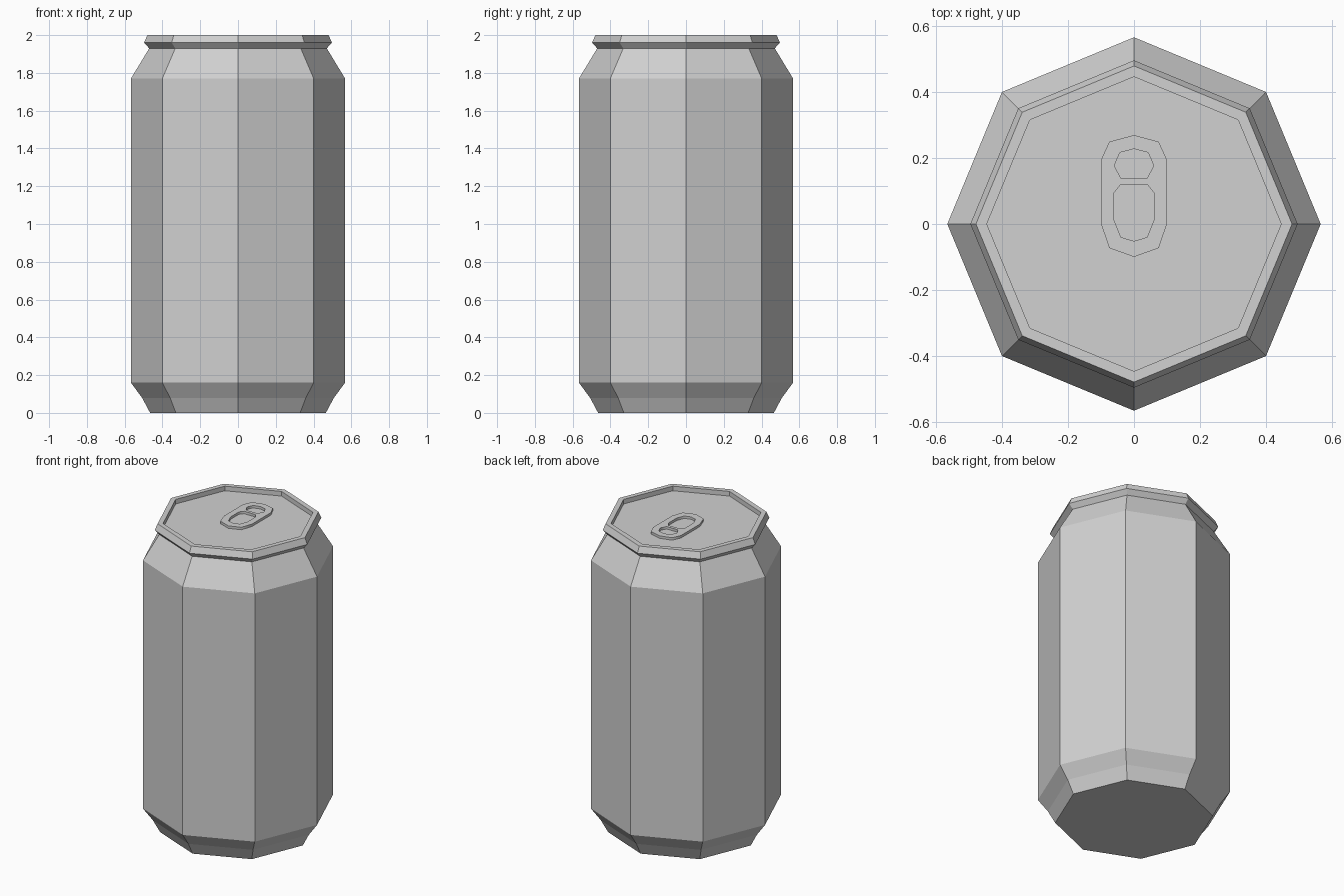
import bpy
import bmesh
from math import cos, sin, pi

SIDES = 8

cube = bpy.data.objects.get("Cube")
if cube:
    bpy.data.objects.remove(cube, do_unlink=True)

metal = bpy.data.materials.new("plain_grey_metal")
metal.use_nodes = True
grey = (0.64, 0.64, 0.64, 1)
metal.diffuse_color = grey
metal.node_tree.nodes["Principled BSDF"].inputs["Base Color"].default_value = grey


def lathe(name, profile, cap_start=False, cap_end=False):
    """Flat-sided turned shape from (radius, height) points."""
    bm = bmesh.new()
    rings = [[bm.verts.new((r * cos(2 * pi * i / SIDES), r * sin(2 * pi * i / SIDES), z))
              for i in range(SIDES)] for r, z in profile]
    for low, high in zip(rings, rings[1:]):
        for i in range(SIDES):
            j = (i + 1) % SIDES
            bm.faces.new((low[i], low[j], high[j], high[i]))
    if cap_start:
        bm.faces.new(rings[0][::-1])
    if cap_end:
        bm.faces.new(rings[-1])
    mesh = bpy.data.meshes.new(name)
    bm.to_mesh(mesh)
    bm.free()
    mesh.materials.append(metal)
    obj = bpy.data.objects.new(name, mesh)
    bpy.context.collection.objects.link(obj)
    return obj


def mirrored(half):
    """Close a right-hand outline across the y axis."""
    return half + [(-x, y) for x, y in reversed(half) if x > 0]


# Body with tapered foot and shoulder
lathe("can_body", [(0.465, 0), (0.508, 0.08), (0.567, 0.16), (0.567, 1.77), (0.47, 1.93)],
      cap_start=True)

# Rolled rim and the sunken lid inside it
LID = 1.97
lathe("rim_and_lid", [(0.47, 1.93), (0.497, 1.96), (0.48, 2), (0.447, 2), (0.447, LID)],
      cap_end=True)

# Pull tab: a plate with two openings
outlines = [
    [(0, 0.27), (0.075, 0.25), (0.1, 0.195), (0.1, 0), (0.075, -0.073), (0, -0.1)],
    [(0, 0.228), (0.043, 0.217), (0.06, 0.177), (0.04, 0.14)],
    [(0.04, 0.12), (0.06, 0.095), (0.06, 0.01), (0.04, -0.04), (0, -0.052)],
]
curve = bpy.data.curves.new("pull_tab", "CURVE")
curve.dimensions = "2D"
curve.fill_mode = "BOTH"
curve.extrude = 0.01
for half in outlines:
    points = mirrored(half)
    spline = curve.splines.new("POLY")
    spline.points.add(len(points) - 1)
    for point, (x, y) in zip(spline.points, points):
        point.co = (x, y, 0, 1)
    spline.use_cyclic_u = True
curve.materials.append(metal)
tab = bpy.data.objects.new("pull_tab", curve)
tab.location.z = LID + 0.006
bpy.context.collection.objects.link(tab)
bpy.ops.object.select_all(action="DESELECT")
bpy.context.view_layer.objects.active = tab
tab.select_set(True)
bpy.ops.object.convert(target="MESH")
tab.data.shade_flat()
